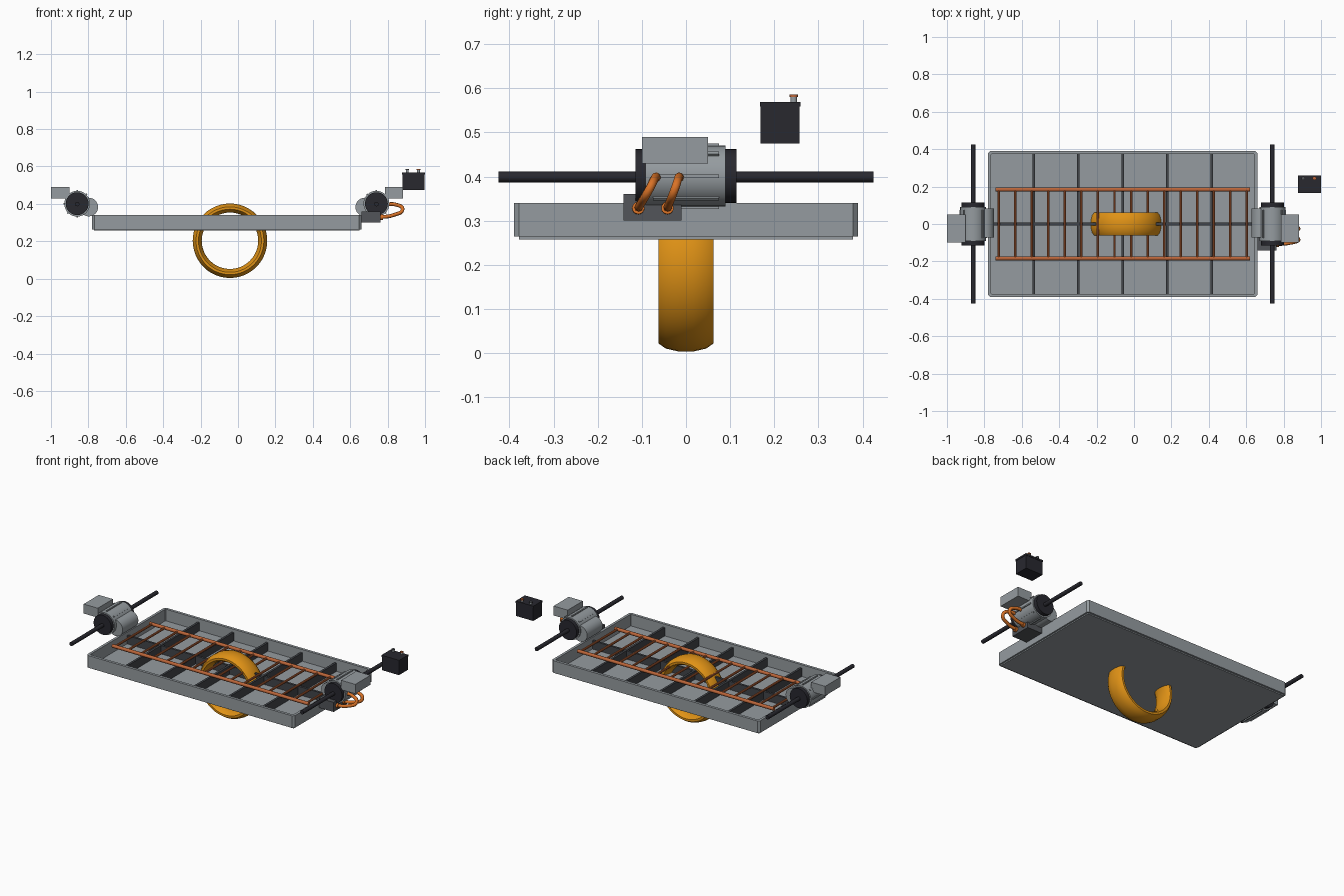
import bpy, bmesh, math
from mathutils import Vector

if "Cube" in bpy.data.objects:
    bpy.data.objects.remove(bpy.data.objects["Cube"])

CX = -0.06          # middle of the tray


def mat(name, rgb):
    m = bpy.data.materials.new(name)
    m.diffuse_color = (*rgb, 1)
    m.use_nodes = True
    m.node_tree.nodes["Principled BSDF"].inputs["Base Color"].default_value = m.diffuse_color
    return m


GREY = mat("steel grey", (0.30, 0.33, 0.35))
DARK = mat("dark rib grey", (0.055, 0.06, 0.068))
BLACK = mat("near black", (0.021, 0.021, 0.028))
BOXGREY = mat("slate grey", (0.085, 0.09, 0.10))
COPPER = mat("copper", (0.50, 0.13, 0.04))
CABLE = mat("cable orange", (0.70, 0.17, 0.02))
AMBER = mat("amber", (0.75, 0.29, 0.008))


def finish(name, bm, material, smooth=False):
    bmesh.ops.recalc_face_normals(bm, faces=bm.faces)
    me = bpy.data.meshes.new(name)
    bm.to_mesh(me)
    bm.free()
    ob = bpy.data.objects.new(name, me)
    bpy.context.collection.objects.link(ob)
    me.materials.append(material)
    if smooth:
        bpy.ops.object.select_all(action='DESELECT')
        ob.select_set(True)
        bpy.context.view_layer.objects.active = ob
        bpy.ops.object.shade_smooth_by_angle(angle=math.radians(35))
    return ob


def add_box(bm, x, y, z):
    """Box from three (min, max) ranges."""
    vs = bmesh.ops.create_cube(bm, size=1)["verts"]
    for v in vs:
        v.co = Vector([(r[0] + r[1]) / 2 + c * (r[1] - r[0]) for r, c in zip((x, y, z), v.co)])
    return vs


def box(name, x, y, z, material):
    bm = bmesh.new()
    add_box(bm, x, y, z)
    return finish(name, bm, material)


def add_rod(bm, a, b, r, n=16):
    a, b = Vector(a), Vector(b)
    d = b - a
    vs = bmesh.ops.create_cone(bm, cap_ends=True, segments=n, radius1=r, radius2=r, depth=d.length)["verts"]
    q = d.to_track_quat('Z', 'Y')
    for v in vs:
        v.co = q @ v.co + (a + b) / 2


def rod(name, a, b, r, material, n=24):
    bm = bmesh.new()
    add_rod(bm, a, b, r, n)
    return finish(name, bm, material, True)


# Tray: floor plate and a wall frame with clipped corners
box("tray_floor", (CX - 0.71, CX + 0.71), (-0.378, 0.378), (0.257, 0.267), GREY)


def outline(hx, hy, c):
    return [(CX + sx * (hx - dx), sy * (hy - dy))
            for sx, sy, flip in ((1, 1, 0), (-1, 1, 1), (-1, -1, 0), (1, -1, 1))
            for dx, dy in (((c, 0), (0, c)) if flip else ((0, c), (c, 0)))]


bm = bmesh.new()
rings = [[bm.verts.new((x, y, z)) for x, y in outline(hx, hy, c)]
         for hx, hy, c, z in ((0.72, 0.39, 0.012, 0.264), (0.72, 0.39, 0.012, 0.34),
                              (0.704, 0.373, 0.003, 0.34), (0.704, 0.373, 0.003, 0.264))]
for i in range(4):
    a, b = rings[i], rings[(i + 1) % 4]
    for k in range(8):
        bm.faces.new((a[k], a[(k + 1) % 8], b[(k + 1) % 8], b[k]))
finish("tray_walls", bm, GREY)

# Stiffening ribs inside the tray
bm = bmesh.new()
for i in range(-2, 3):
    x = CX + i * 0.2375
    add_box(bm, (x - 0.007, x + 0.007), (-0.373, 0.373), (0.266, 0.32))
add_box(bm, (CX - 0.704, CX + 0.704), (-0.007, 0.007), (0.266, 0.319))
finish("tray_ribs", bm, DARK)

# Ladder of copper pipes
bm = bmesh.new()
for y in (-0.184, 0.184):
    add_rod(bm, (CX - 0.68, y, 0.329), (CX + 0.68, y, 0.329), 0.0105, 12)
for i in range(16):
    x = CX + (i - 7.5) * 0.0885
    add_rod(bm, (x, -0.184, 0.329), (x, 0.184, 0.329), 0.007, 10)
finish("pipe_ladder", bm, COPPER, True)

# Wheel ring with a flattened oval section
bm = bmesh.new()
N, M = 48, 12
loops = []
for i in range(N):
    t = 2 * math.pi * i / N
    loop = []
    for j in range(M):
        p = 2 * math.pi * (j + 0.5) / M
        r = 0.175 + 0.025 * math.cos(p)
        loop.append(bm.verts.new((-0.043 + r * math.cos(t), 0.064 * math.sin(p), 0.203 + r * math.sin(t))))
    loops.append(loop)
for i in range(N):
    a, b = loops[i], loops[(i + 1) % N]
    for j in range(M):
        k = (j + 1) % M
        bm.faces.new((a[j], a[k], b[k], b[j]))
finish("wheel_ring", bm, AMBER, True)

# Two drive units, one at each end
Z = 0.401
for side, s in (("left", -1), ("right", 1)):
    x = CX + s * 0.80
    rod(side + "_shaft", (x, -0.424, Z - 0.002), (x, 0.424, Z - 0.002), 0.012, BLACK, 16)
    rod(side + "_motor_caps", (x, -0.114, Z), (x, 0.114, Z), 0.061, BLACK, 32)
    rod(side + "_motor_body", (x, -0.092, Z), (x, 0.09, Z), 0.069, GREY, 32)
    # Cooling fins around the motor
    bm = bmesh.new()
    for i in range(8):
        t = i * math.pi / 4
        for v in add_box(bm, (0.062, 0.074), (-0.075, 0.075), (-0.004, 0.004)):
            vx, vz = v.co.x, v.co.z
            v.co.x = x + vx * math.cos(t) - vz * math.sin(t)
            v.co.z = Z + vx * math.sin(t) + vz * math.cos(t)
    finish(side + "_motor_fins", bm, GREY)
    gx = CX + s * 0.738
    rod(side + "_gearbox", (gx, -0.073, 0.383), (gx, 0.082, 0.383), 0.05, GREY, 24)
box("left_terminal_box", (-1.0, -0.902), (-0.1, 0.05), (0.43, 0.489), GREY)
box("right_terminal_box", (0.785, 0.883), (-0.1, 0.05), (0.43, 0.489), GREY)

# Controller box and its two looping cables
box("controller_box", (0.66, 0.762), (-0.142, -0.01), (0.30, 0.36), BOXGREY)
for i, (y0, y1) in enumerate(((-0.108, -0.066), (-0.042, -0.014))):
    cu = bpy.data.curves.new("cable", 'CURVE')
    cu.dimensions = '3D'
    cu.bevel_depth = 0.010
    cu.bevel_resolution = 2
    cu.resolution_u = 8
    sp = cu.splines.new('BEZIER')
    pts = ((0.75, 0, 0.328), (0.83, 0.15, 0.34), (0.88, 0.6, 0.372), (0.84, 0.9, 0.397), (0.78, 1, 0.395))
    sp.bezier_points.add(len(pts) - 1)
    for bp, (px, f, pz) in zip(sp.bezier_points, pts):
        bp.co = (px, y0 + (y1 - y0) * f, pz)
        bp.handle_left_type = bp.handle_right_type = 'AUTO'
    cu.use_fill_caps = True
    ob = bpy.data.objects.new("cable_%d" % (i + 1), cu)
    cu.materials.append(CABLE)
    bpy.context.collection.objects.link(ob)
    rod("cable_plug_%d" % (i + 1), (0.755, y0, 0.328), (0.775, y0, 0.329), 0.014, CABLE, 16)

# Battery with lid and two posts
box("battery_case", (0.879, 0.998), (0.169, 0.257), (0.475, 0.56), BLACK)
box("battery_lid", (0.877, 1.0), (0.167, 0.259), (0.558, 0.569), BLACK)
for name, x, cap in (("negative", 0.905, BOXGREY), ("positive", 0.965, COPPER)):
    rod(name + "_post", (x, 0.244, 0.567), (x, 0.244, 0.581), 0.0075, GREY, 16)
    rod(name + "_post_cap", (x, 0.244, 0.58), (x, 0.244, 0.586), 0.01, cap, 16)
